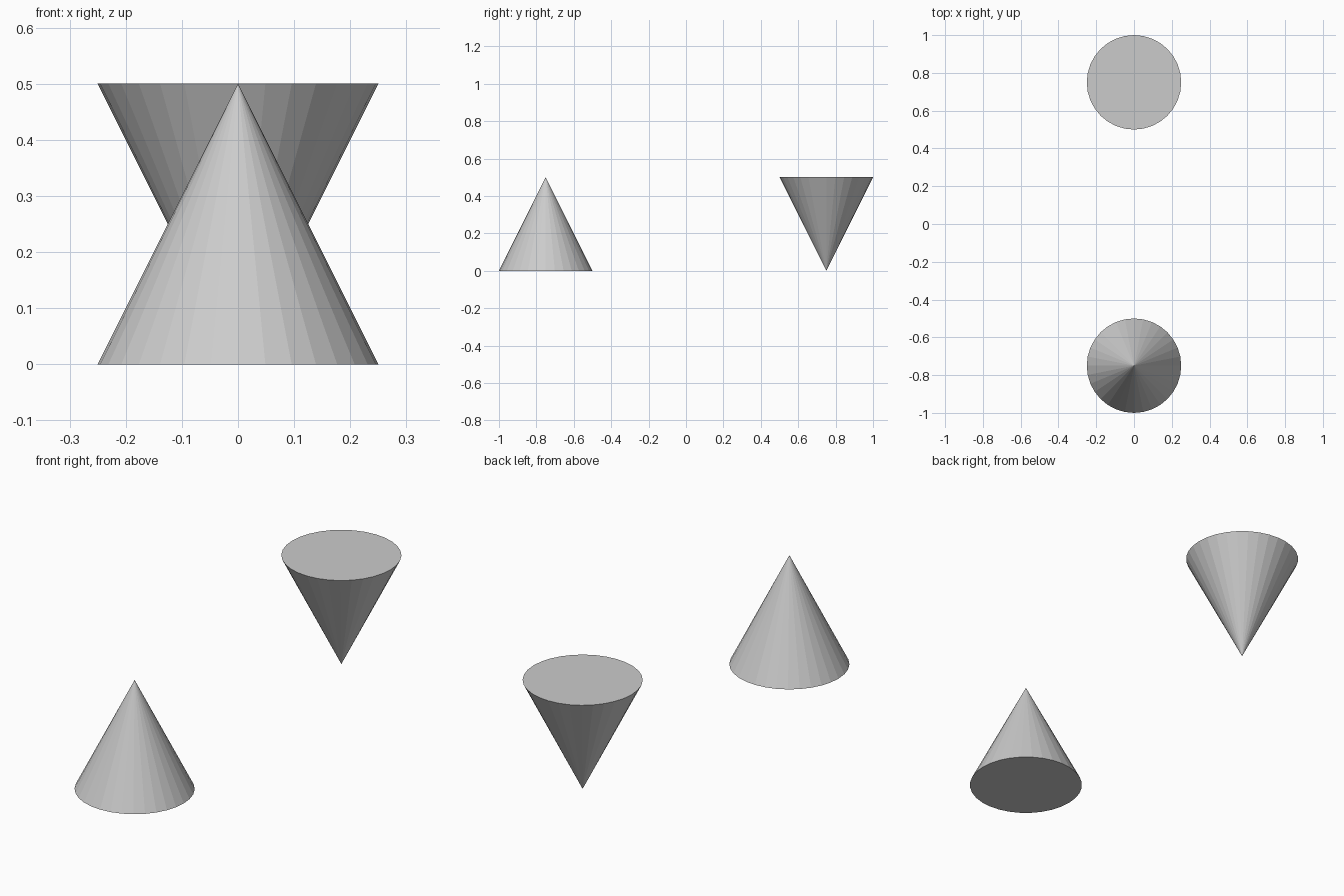
import bpy

if "Cube" in bpy.data.objects:
    bpy.data.objects.remove(bpy.data.objects["Cube"])

RADIUS, HEIGHT, OFFSET = 0.25, 0.5, 0.75


def cone(name, y, bottom, top):
    """Flat-faceted 32-sided cone standing on z = 0."""
    bpy.ops.mesh.primitive_cone_add(vertices=32, radius1=bottom, radius2=top,
                                    depth=HEIGHT, location=(0, y, HEIGHT / 2))
    bpy.context.object.name = name


# Front cone points up, back cone points down
cone("upright_cone", -OFFSET, RADIUS, 0)
cone("inverted_cone", OFFSET, 0, RADIUS)
